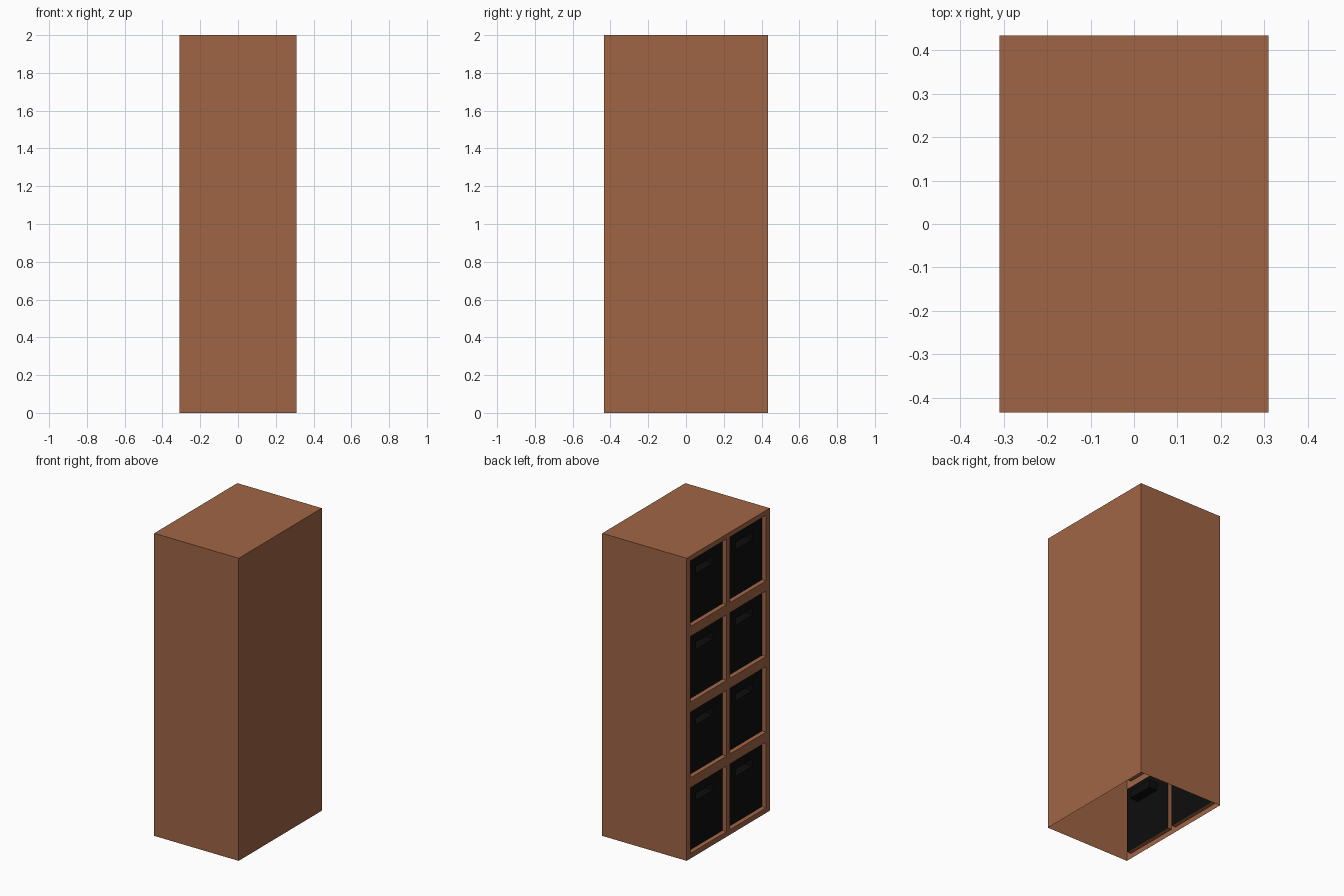
import bpy, bmesh
from mathutils import Vector

if "Cube" in bpy.data.objects:
    bpy.data.objects.remove(bpy.data.objects["Cube"])

HX, HY, H = 0.309, 0.434, 2.0      # half depth, half width, height
RECESS, POCKET = 0.03, 0.06        # panel recess, handle pocket depth
COLS = [(-0.396, -0.017), (0.017, 0.396)]
ROWS = [(0.034 + 0.5 * i, 0.468 + 0.5 * i) for i in range(4)]


def material(name, rgb):
    m = bpy.data.materials.new(name)
    m.diffuse_color = (*rgb, 1)
    m.use_nodes = True
    m.node_tree.nodes["Principled BSDF"].inputs["Base Color"].default_value = m.diffuse_color
    return m


def grid(bm, x, ys, zs):
    """Grid of quads facing -x; returns faces keyed by (column, row)."""
    v = [[bm.verts.new((x, y, z)) for z in zs] for y in ys]
    return {(i, j): bm.faces.new((v[i][j], v[i][j + 1], v[i + 1][j + 1], v[i + 1][j]))
            for i in range(len(ys) - 1) for j in range(len(zs) - 1)}


def push_in(bm, faces, depth):
    """Extrude faces inward along +x and return the moved faces."""
    new = bmesh.ops.extrude_discrete_faces(bm, faces=faces)["faces"]
    for f in new:
        bmesh.ops.translate(bm, verts=f.verts[:], vec=Vector((depth, 0, 0)))
    return new


def finish(bm, name, mat):
    me = bpy.data.meshes.new(name)
    bm.to_mesh(me)
    bm.free()
    ob = bpy.data.objects.new(name, me)
    ob.data.materials.append(mat)
    bpy.context.collection.objects.link(ob)
    return ob


wood = material("wood_brown", (0.35, 0.13, 0.06))
black = material("black", (0.004, 0.004, 0.004))

# Cabinet shell: open underneath, with the left side left for the door frame
bm = bmesh.new()
bmesh.ops.create_cube(bm, size=1)
for v in bm.verts:
    v.co = Vector((v.co.x * 2 * HX, v.co.y * 2 * HY, (v.co.z + 0.5) * H))
bm.normal_update()
bmesh.ops.delete(bm, geom=[f for f in bm.faces if f.normal.z < -0.5 or f.normal.x < -0.5],
                 context="FACES_ONLY")

# Door frame: two by four openings with recessed jambs
ys = [-HY] + [y for c in COLS for y in c] + [HY]
zs = [0] + [z for r in ROWS for z in r] + [H]
cells = grid(bm, -HX, ys, zs)
openings = [f for (i, j), f in cells.items() if i % 2 and j % 2]
bmesh.ops.delete(bm, geom=push_in(bm, openings, RECESS), context="FACES_ONLY")
finish(bm, "cabinet_shell", wood)

# Black door panels, each with a recessed handle pocket near the top
for c, (y0, y1) in enumerate(COLS):
    for r, (z0, z1) in enumerate(ROWS):
        bm = bmesh.new()
        mid = (y0 + y1) / 2
        panel = grid(bm, -HX + RECESS, [y0, mid - 0.09, mid + 0.09, y1],
                     [z0, z1 - 0.13, z1 - 0.08, z1])
        push_in(bm, [panel[1, 1]], POCKET)
        finish(bm, f"door_panel_{c}_{r}", black)
